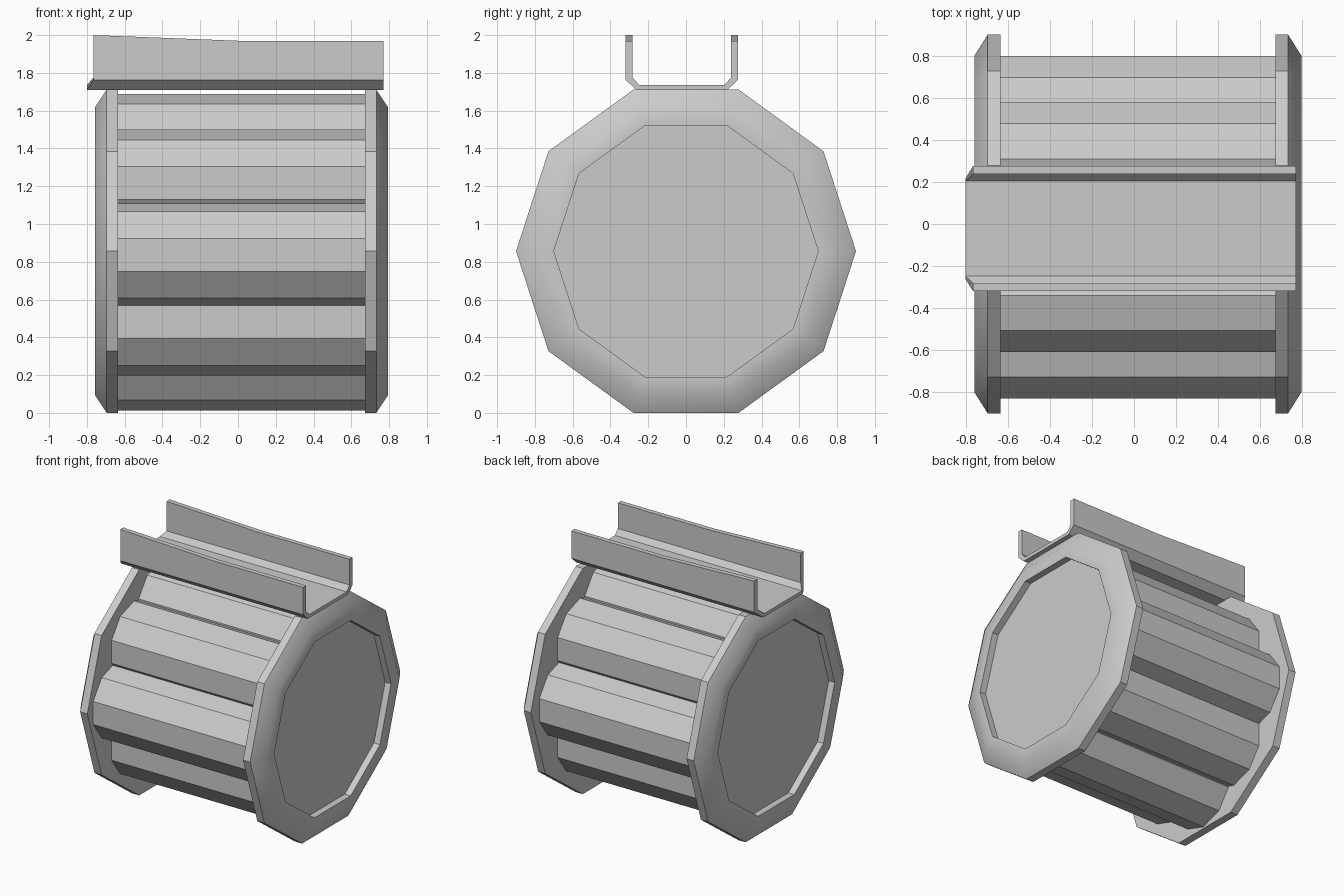
import bpy, bmesh
from math import sin, cos, pi, radians

if "Cube" in bpy.data.objects:
    bpy.data.objects.remove(bpy.data.objects["Cube"])


def loft(name, rings, angle):
    """Bridge successive closed rings of points and cap both ends."""
    bm = bmesh.new()
    loops = [[bm.verts.new(p) for p in ring] for ring in rings]
    n = len(loops[0])
    for a, b in zip(loops, loops[1:]):
        for i in range(n):
            j = (i + 1) % n
            bm.faces.new((a[i], a[j], b[j], b[i]))
    bm.faces.new(loops[0])
    bm.faces.new(loops[-1])
    bmesh.ops.recalc_face_normals(bm, faces=bm.faces)
    mesh = bpy.data.meshes.new(name)
    bm.to_mesh(mesh)
    bm.free()
    obj = bpy.data.objects.new(name, mesh)
    bpy.context.collection.objects.link(obj)
    bpy.ops.object.select_all(action='DESELECT')
    obj.select_set(True)
    bpy.context.view_layer.objects.active = obj
    bpy.ops.object.shade_smooth_by_angle(angle=radians(angle))
    return obj


def decagon(x, r, y, z, turn=0):
    return [(x, y + r * cos(i * pi / 5 + turn), z + r * sin(i * pi / 5 + turn))
            for i in range(10)]


# End caps: bevelled decagonal plates with a recessed outer face
ZC = 0.856
for name, x0, s in (("left_end_cap", -0.635, -1), ("right_end_cap", 0.672, 1)):
    steps = ((0, 0.9), (0.06, 0.9), (0.123, 0.8), (0.123, 0.7), (0.073, 0.7))
    loft(name, [decagon(x0 + s * d, r, 0, ZC) for d, r in steps], 35.3)

# Ring of overlapping ten-sided rods between the caps
YC = -0.015
rods = [(0, 0.55), (0.325, 0.36), (0.545, -0.02), (0.325, -0.375),
        (0, -0.56), (-0.325, -0.375), (-0.545, -0.02), (-0.325, 0.36)]
for i, (y, z) in enumerate(rods):
    loft(f"rod_{i + 1}", [decagon(x, 0.283, YC + y, ZC + z, pi / 10)
                          for x in (-0.65, 0.69)], 35)

# Open channel on top, its left side walls slightly raised and set back
TY = -0.022
half = [(0.297, None), (0.297, 1.762), (0.24, 1.71)]
inner = [(0.226, 1.736), (0.26, 1.775), (0.26, None)]
right_half = half + inner


def channel(x_wall, x_floor, top):
    def pt(y, z):
        x = x_floor if z is not None and z < 1.75 else x_wall
        return (x, TY + y, top if z is None else z)
    return ([pt(y, z) for y, z in half] + [pt(-y, z) for y, z in reversed(half)]
            + [pt(-y, z) for y, z in reversed(inner)] + [pt(y, z) for y, z in inner])


tray = loft("top_channel", [channel(-0.765, -0.8, 2.0), channel(0, 0, 1.97),
                            channel(0.77, 0.77, 1.97)], 35)
